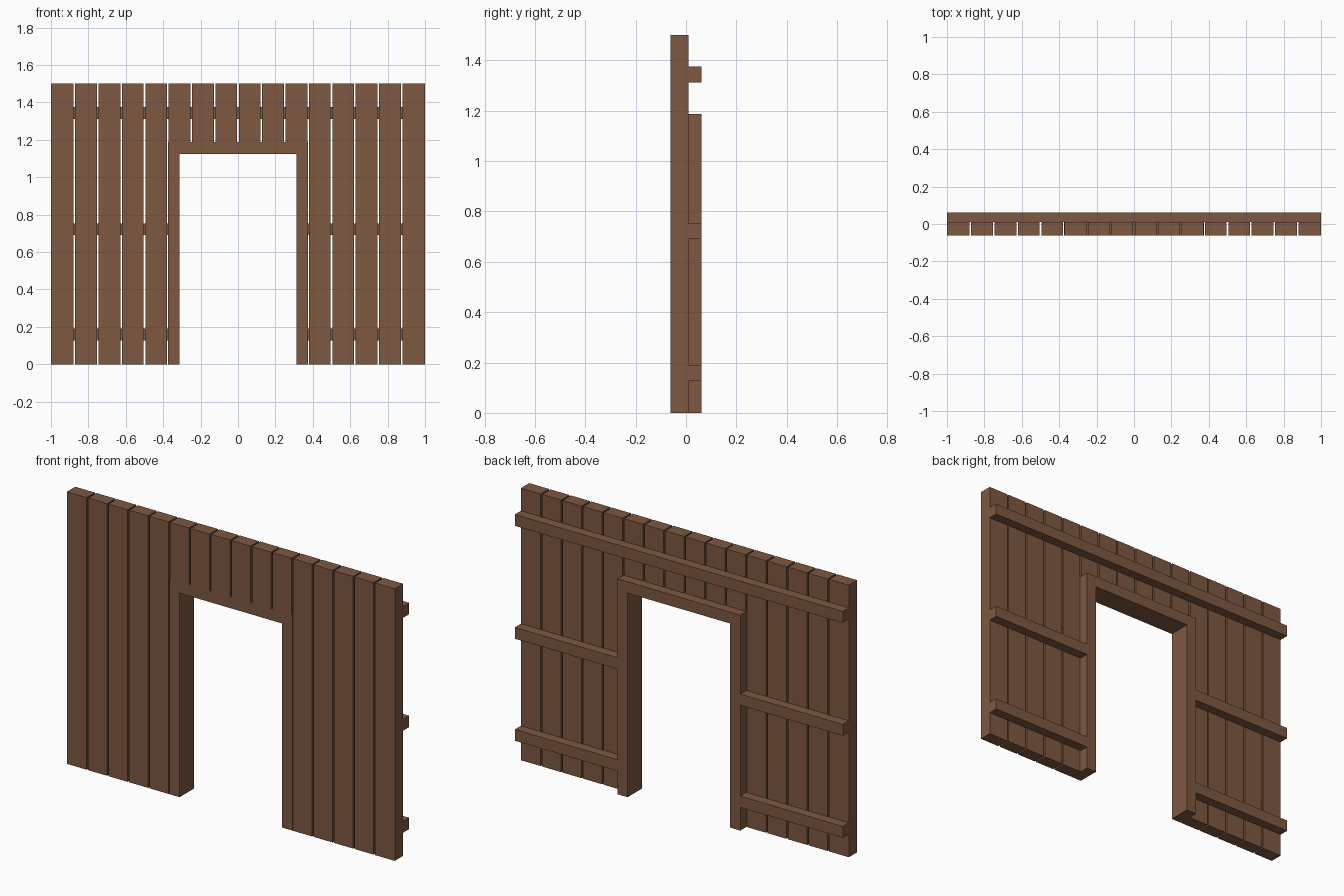
import bpy, bmesh

if "Cube" in bpy.data.objects:
    bpy.data.objects.remove(bpy.data.objects["Cube"])

wood = bpy.data.materials.new("brown_wood")
wood.diffuse_color = (0.205, 0.098, 0.052, 1)
wood.use_nodes = True
wood.node_tree.nodes["Principled BSDF"].inputs["Base Color"].default_value = wood.diffuse_color

FRONT, MID, BACK = -0.0625, 0.01, 0.0625   # plank front, plank/rail seam, rail back
PITCH, GAP, HEIGHT = 0.125, 0.009, 1.5


def prism(name, outline, y0, y1):
    """Extrude an (x, z) outline from y0 to y1."""
    bm = bmesh.new()
    face = bm.faces.new([bm.verts.new((x, y0, z)) for x, z in outline])
    ext = bmesh.ops.extrude_face_region(bm, geom=[face])
    verts = [v for v in ext["geom"] if isinstance(v, bmesh.types.BMVert)]
    bmesh.ops.translate(bm, verts=verts, vec=(0, y1 - y0, 0))
    bmesh.ops.recalc_face_normals(bm, faces=bm.faces[:])
    mesh = bpy.data.meshes.new(name)
    bm.to_mesh(mesh)
    bm.free()
    mesh.materials.append(wood)
    obj = bpy.data.objects.new(name, mesh)
    bpy.context.collection.objects.link(obj)


def box(name, x0, x1, z0, z1, y0, y1):
    prism(name, [(x0, z0), (x1, z0), (x1, z1), (x0, z1)], y0, y1)


# Vertical planks: full height at the sides, short above the doorway
for i in range(16):
    x0 = -1 + i * PITCH
    left = x0 + (GAP / 2 if i > 0 else 0)
    right = x0 + PITCH - (GAP / 2 if i < 15 else 0)
    above_door = 5 <= i <= 10
    box("short_plank" if above_door else "wall_plank", left, right,
        1.1875 if above_door else 0, HEIGHT, FRONT, MID)

# Door frame, one arch-shaped piece through the full thickness
W, O = 0.3125, 0.375
prism("door_frame", [(-O, 0), (-W, 0), (-W, 1.125), (W, 1.125),
                     (W, 0), (O, 0), (O, 1.1875), (-O, 1.1875)], FRONT, BACK)

# Back rails
box("top_rail", -1, 1, 1.3125, 1.375, MID, BACK)
for z in (0.1275, 0.69):
    box("left_rail", -1, -O, z, z + 0.0625, MID, BACK)
    box("right_rail", O, 1, z, z + 0.0625, MID, BACK)
